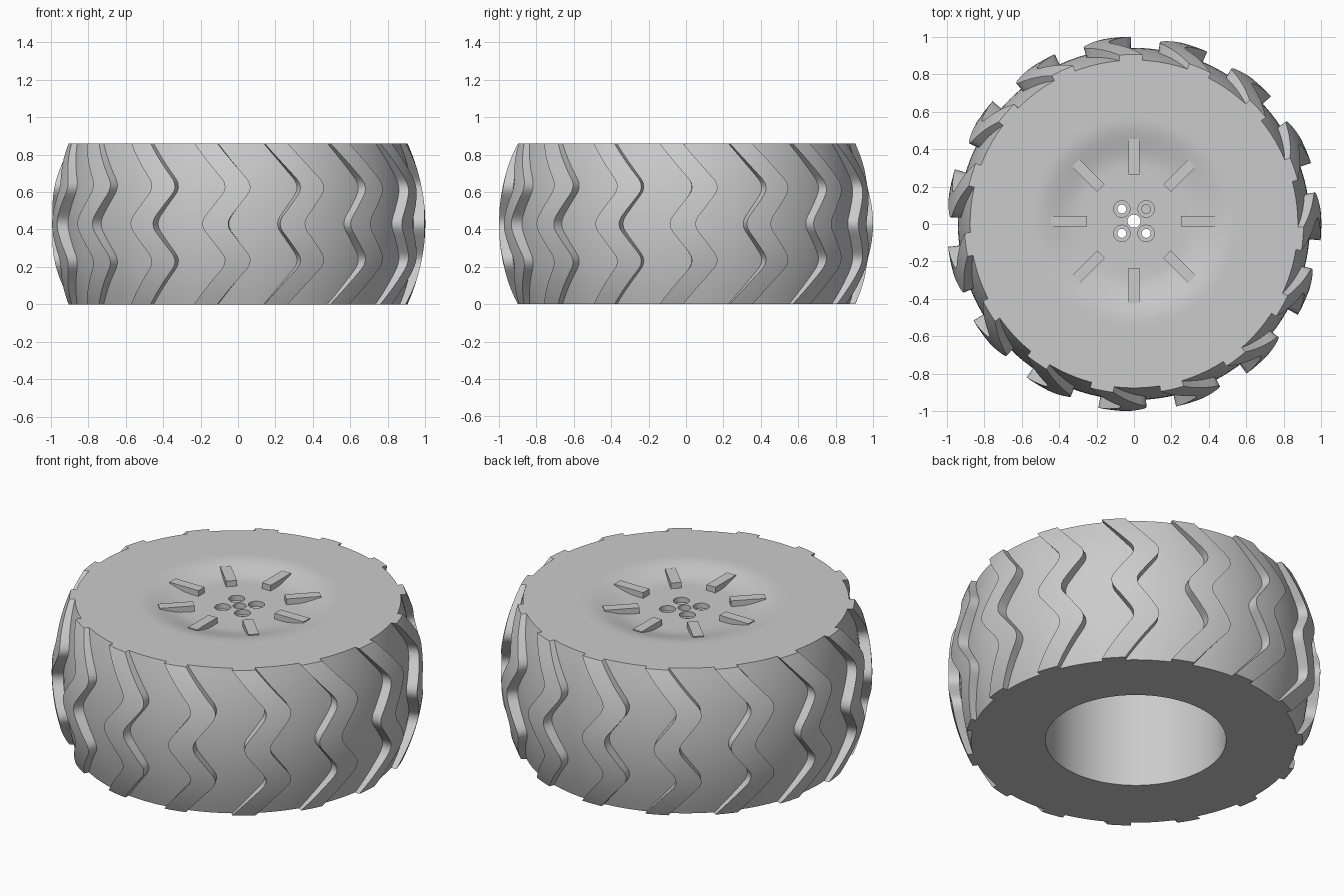
import bpy
import bmesh
from math import sin, cos, radians, pi

HEIGHT = 0.86
MID = HEIGHT / 2
BARS = 15
AXIS_Y = 0.015          # the rim sits slightly off the tyre centre

cube = bpy.data.objects.get("Cube")
if cube:
    bpy.data.objects.remove(cube, do_unlink=True)

grey = bpy.data.materials.new("grey")
grey.use_nodes = True
grey.diffuse_color = (0.6, 0.6, 0.6, 1)
grey.node_tree.nodes["Principled BSDF"].inputs["Base Color"].default_value = (0.6, 0.6, 0.6, 1)


def finish(name, bm):
    bmesh.ops.recalc_face_normals(bm, faces=bm.faces)
    mesh = bpy.data.meshes.new(name)
    bm.to_mesh(mesh)
    bm.free()
    mesh.materials.append(grey)
    obj = bpy.data.objects.new(name, mesh)
    bpy.context.collection.objects.link(obj)
    return obj


def smooth(obj, angle=30):
    bpy.ops.object.select_all(action="DESELECT")
    obj.select_set(True)
    bpy.context.view_layer.objects.active = obj
    bpy.ops.object.shade_smooth_by_angle(angle=radians(angle))


def bulge(z, middle, edge):
    """Radius of the rounded tyre at height z."""
    return middle - (middle - edge) * ((z - MID) / MID) ** 2


def dish(r):
    """Height of the shallow rim dish at radius r."""
    t = min(max((r - 0.3) / 0.24, 0), 1)
    return HEIGHT - 0.045 * (1 - t * t * (3 - 2 * t))


def loft(bm, rings, closed):
    """Bridge consecutive rings of vertices with quads."""
    count = len(rings[0])
    last = len(rings) if closed else len(rings) - 1
    for i in range(last):
        a, b = rings[i], rings[(i + 1) % len(rings)]
        for j in range(count):
            k = (j + 1) % count
            bm.faces.new((a[j], a[k], b[k], b[j]))


# Tyre body and rim disc as one revolved profile
steps = 16
profile = [(bulge(HEIGHT * i / steps, 0.94, 0.875), HEIGHT * i / steps)
           for i in range(steps + 1)]
profile += [(r / 100, dish(r / 100)) for r in range(60, 26, -3)]
profile += [(0.035, dish(0)), (0.035, 0.76), (0.485, 0.76), (0.485, 0)]
bm = bmesh.new()
rings = []
for i in range(120):
    a = 2 * pi * i / 120
    rings.append([bm.verts.new((r * cos(a), r * sin(a) + (AXIS_Y if r < 0.7 else 0), z))
                  for r, z in profile])
loft(bm, rings, True)
body = finish("tyre_and_rim", bm)


# Stepped bolt holes
def bolt_cutter(radius, bottom):
    bm = bmesh.new()
    for sx in (-1, 1):
        for sy in (-1, 1):
            made = bmesh.ops.create_cone(bm, cap_ends=True, segments=24,
                                         radius1=radius, radius2=radius, depth=0.4)
            bmesh.ops.translate(bm, verts=made["verts"],
                                vec=(0.065 * sx, AXIS_Y + 0.065 * sy, bottom + 0.2))
    return finish("bolt_cutter", bm)


for radius, bottom in ((0.044, 0.785), (0.024, 0.6)):
    cutter = bolt_cutter(radius, bottom)
    cutter.hide_render = True
    cut = body.modifiers.new("bolt_holes", "BOOLEAN")
    cut.object = cutter
    cut.operation = "DIFFERENCE"
    cut.solver = "EXACT"
    bpy.context.view_layer.objects.active = body
    bpy.ops.object.modifier_apply(modifier=cut.name)
    bpy.data.objects.remove(cutter, do_unlink=True)
smooth(body)


# Zigzag tread bars
def zigzag(z):
    d = abs(z - MID)
    return 9 * d / 0.2 if d < 0.2 else 9 - 12 * (d - 0.2) / 0.23


def rounded_zigzag(z):
    return sum(zigzag(z + 0.01 * k) for k in range(-4, 5)) / 9


bm = bmesh.new()
for n in range(BARS):
    rings = []
    for i in range(45):
        z = HEIGHT * i / 44
        start = 90 + 360 / BARS * n + rounded_zigzag(z)
        inner, outer = bulge(z, 0.925, 0.86), bulge(z, 1.0, 0.905)
        section = [(start + 2 * k, outer) for k in range(5)]
        section += [(start + 8, inner), (start, inner)]
        rings.append([bm.verts.new((r * cos(radians(a)), r * sin(radians(a)), z))
                      for a, r in section])
    loft(bm, rings, False)
    bm.faces.new(rings[0])
    bm.faces.new(rings[-1])
smooth(finish("tread_bars", bm), 40)

# Rim ribs that rise out of the dish toward the hub
bm = bmesh.new()
for n in range(8):
    a = 2 * pi * n / 8
    made = bmesh.ops.create_cube(bm, size=1)["verts"]
    for v in made:
        x = 0.345 + 0.19 * v.co.x
        y = 0.058 * v.co.y
        z = 0.849 if v.co.z > 0 else 0.79
        v.co = (x * cos(a) - y * sin(a), x * sin(a) + y * cos(a) + AXIS_Y, z)
finish("rim_ribs", bm)
